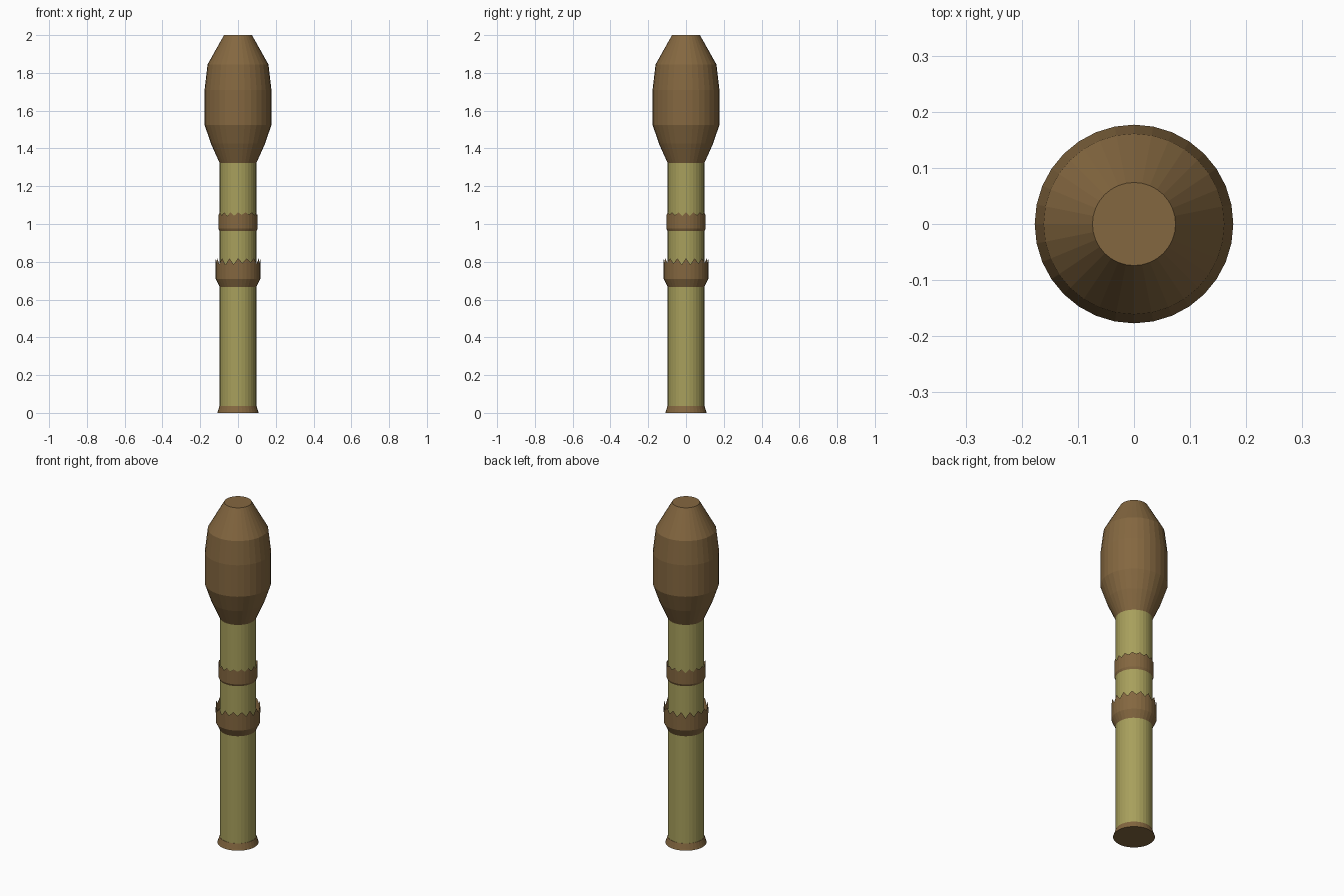
import bpy, bmesh, math

if "Cube" in bpy.data.objects:
    bpy.data.objects.remove(bpy.data.objects["Cube"])

SIDES = 32


def material(name, rgb):
    m = bpy.data.materials.new(name)
    m.diffuse_color = (*rgb, 1.0)
    m.use_nodes = True
    m.node_tree.nodes["Principled BSDF"].inputs["Base Color"].default_value = m.diffuse_color
    return m


brown = material("bark_brown", (0.231, 0.136, 0.051))
green = material("stem_green", (0.39, 0.35, 0.107))


def lathe(name, profile, mat, tooth=None, depth=0.0, caps=True):
    """Revolve (radius, z) points; ring number `tooth` gets a zigzag edge."""
    bm = bmesh.new()
    rings = []
    for i, (r, z) in enumerate(profile):
        ring = []
        for k in range(SIDES):
            a = math.tau * k / SIDES
            drop = depth * (0.8 + 0.2 * math.cos(3 * a)) if i == tooth and k % 2 else 0
            ring.append(bm.verts.new((r * math.cos(a), r * math.sin(a), z - drop)))
        rings.append(ring)
    for low, high in zip(rings, rings[1:]):
        for k in range(SIDES):
            n = (k + 1) % SIDES
            bm.faces.new((low[k], low[n], high[n], high[k]))
    if caps:
        bm.faces.new(rings[0][::-1])
        bm.faces.new(rings[-1])
    mesh = bpy.data.meshes.new(name)
    bm.to_mesh(mesh)
    bm.free()
    mesh.materials.append(mat)
    ob = bpy.data.objects.new(name, mesh)
    bpy.context.collection.objects.link(ob)
    return ob


# Flared foot and straight stem
lathe("foot", [(0.11, 0), (0.107, 0.008), (0.098, 0.037)], brown)
lathe("stem", [(0.097, 0.037), (0.097, 1.325)], green)

# Toothed sheaths: outer wall up to the teeth, then inner wall back to the stem
lathe("lower_sheath", [(0.097, 0.667), (0.118, 0.71), (0.119, 0.818), (0.113, 0.77),
                       (0.097, 0.72)], brown, tooth=2, depth=0.035, caps=False)
lathe("upper_sheath", [(0.098, 0.962), (0.104, 0.975), (0.104, 1.062), (0.100, 1.03),
                       (0.097, 1.0)], brown, tooth=2, depth=0.02, caps=False)

# Bulbous head with a flat top
lathe("head", [(0.097, 1.322), (0.143, 1.425), (0.177, 1.525), (0.177, 1.71),
               (0.161, 1.845), (0.074, 2.0)], brown)
